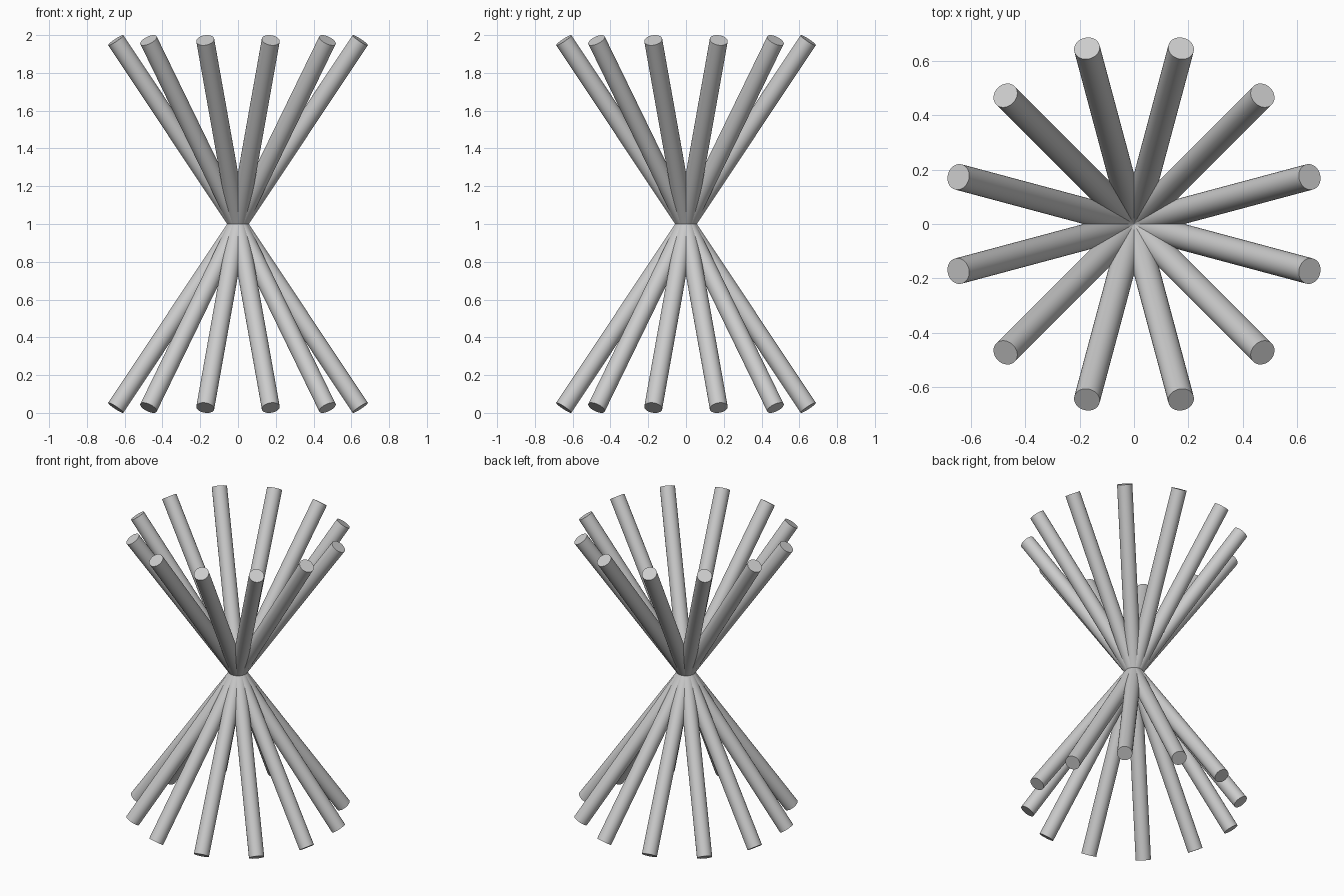
import bpy
from math import radians, sin, cos, pi
from mathutils import Matrix

if "Cube" in bpy.data.objects:
    bpy.data.objects.remove(bpy.data.objects["Cube"])

COUNT = 12       # straight rods crossing at the waist
RADIUS = 0.048
SPREAD = 0.67    # distance of the rod ends from the vertical axis
RISE = 0.973     # height of the rod ends above the waist


def add_rod(name, angle):
    # Rod through the waist, leaning outward toward the given angle
    direction = Matrix.Rotation(angle, 3, 'Z').col[0] * SPREAD
    direction.z = RISE
    bpy.ops.mesh.primitive_cylinder_add(
        vertices=32, radius=RADIUS, depth=2 * direction.length,
        location=(0, 0, 1),
        rotation=direction.to_track_quat('Z', 'Y').to_euler())
    rod = bpy.context.object
    rod.name = name
    bpy.ops.object.shade_smooth_by_angle(angle=radians(30))
    return rod


# Ring of crossing rods
for i in range(COUNT):
    add_rod(f"rod_{i + 1}", radians(15) + i * 2 * pi / COUNT)
